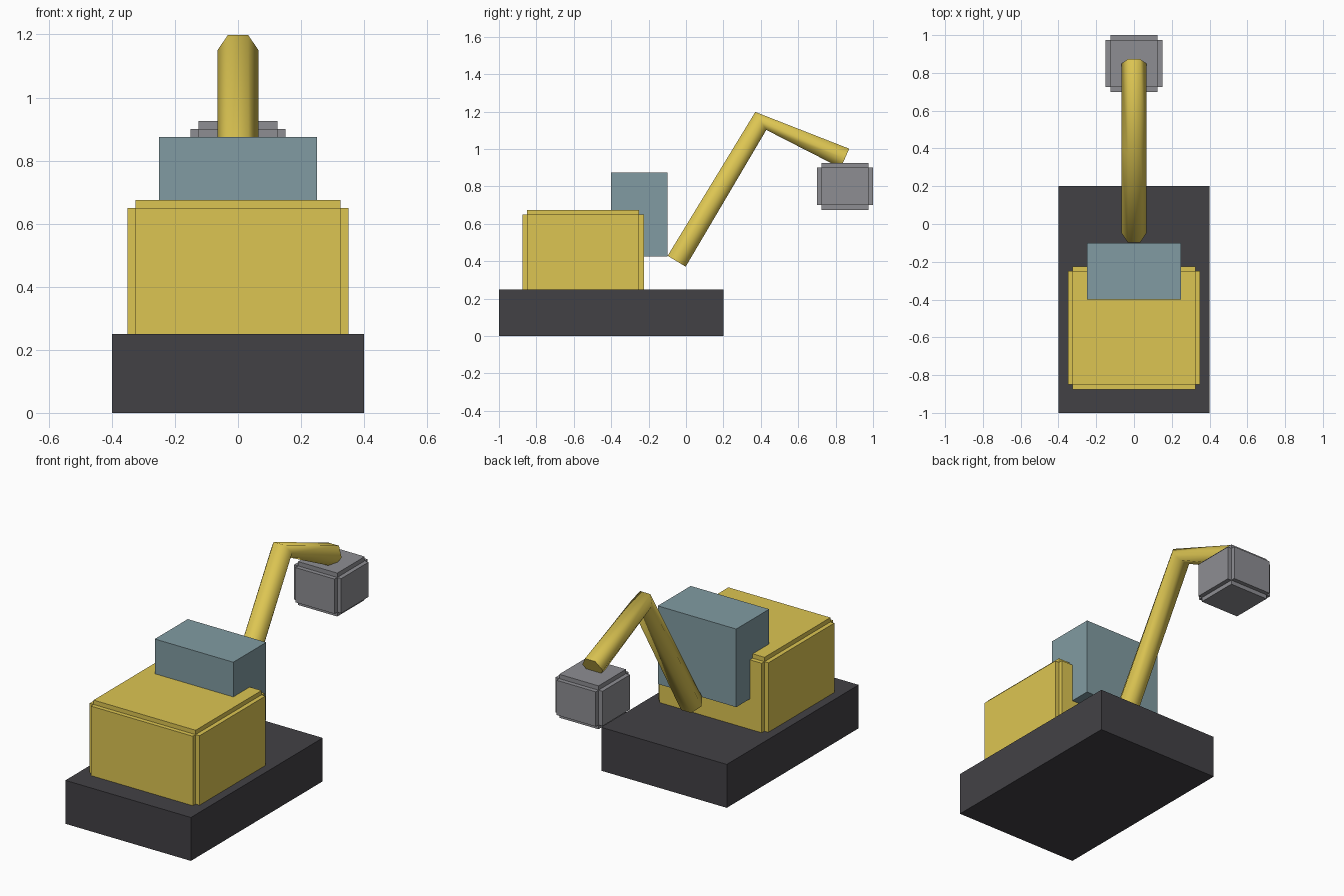
import bpy, bmesh, math
from mathutils import Vector, Matrix

if "Cube" in bpy.data.objects:
    bpy.data.objects.remove(bpy.data.objects["Cube"])


def material(name, rgb):
    m = bpy.data.materials.new(name)
    m.diffuse_color = (*rgb, 1)
    m.use_nodes = True
    m.node_tree.nodes["Principled BSDF"].inputs["Base Color"].default_value = m.diffuse_color
    return m


yellow = material("yellow_paint", (0.72, 0.56, 0.085))
dark = material("dark_track", (0.055, 0.053, 0.06))
glass = material("cab_glass", (0.22, 0.33, 0.36))
steel = material("steel", (0.27, 0.27, 0.29))


def finish(name, bm, mat):
    bmesh.ops.recalc_face_normals(bm, faces=bm.faces)
    mesh = bpy.data.meshes.new(name)
    bm.to_mesh(mesh)
    bm.free()
    mesh.materials.append(mat)
    ob = bpy.data.objects.new(name, mesh)
    bpy.context.collection.objects.link(ob)
    return ob


def boxes(name, center, sizes, mat):
    bm = bmesh.new()
    for s in sizes:
        bmesh.ops.create_cube(bm, size=1, matrix=Matrix.Translation(center) @ Matrix.Diagonal((*s, 1)))
    return finish(name, bm, mat)


def stepped_box(name, center, core, step, mat):
    """Three crossing boxes, each grown along one axis."""
    sizes = [[c + (step if i == axis else 0) for i, c in enumerate(core)] for axis in range(3)]
    return boxes(name, center, sizes, mat)


def tube(name, path, radius, sides, mat):
    """Sweep a polygon along a path lying in the YZ plane."""
    bm = bmesh.new()
    pts = [Vector(p) for p in path]
    side = Vector((1, 0, 0))
    rings = []
    for i, p in enumerate(pts):
        tangent = (pts[min(i + 1, len(pts) - 1)] - pts[max(i - 1, 0)]).normalized()
        up = side.cross(tangent)
        angles = [2 * math.pi * k / sides for k in range(sides)]
        rings.append([bm.verts.new(p + radius * (math.cos(a) * side + math.sin(a) * up)) for a in angles])
    for a, b in zip(rings, rings[1:]):
        for k in range(sides):
            n = (k + 1) % sides
            bm.faces.new((a[k], a[n], b[n], b[k])).smooth = True
    bm.faces.new(rings[0])
    bm.faces.new(rings[-1])
    return finish(name, bm, mat)


# Undercarriage
boxes("track_base", (0, -0.4, 0.125), [(0.8, 1.2, 0.25)], dark)
# Engine housing
stepped_box("engine_body", (0, -0.55, 0.45), (0.65, 0.6, 0.4), 0.05, yellow)
# Operator cab
boxes("cab", (0, -0.25, 0.65), [(0.5, 0.3, 0.45)], glass)
# Bent digging arm
tube("arm", [(0, -0.05, 0.4), (0, 0.4, 1.15), (0, 0.85, 0.95)], 0.065, 6, yellow)
# Bucket
stepped_box("bucket", (0, 0.85, 0.8), (0.25, 0.25, 0.2), 0.05, steel)
